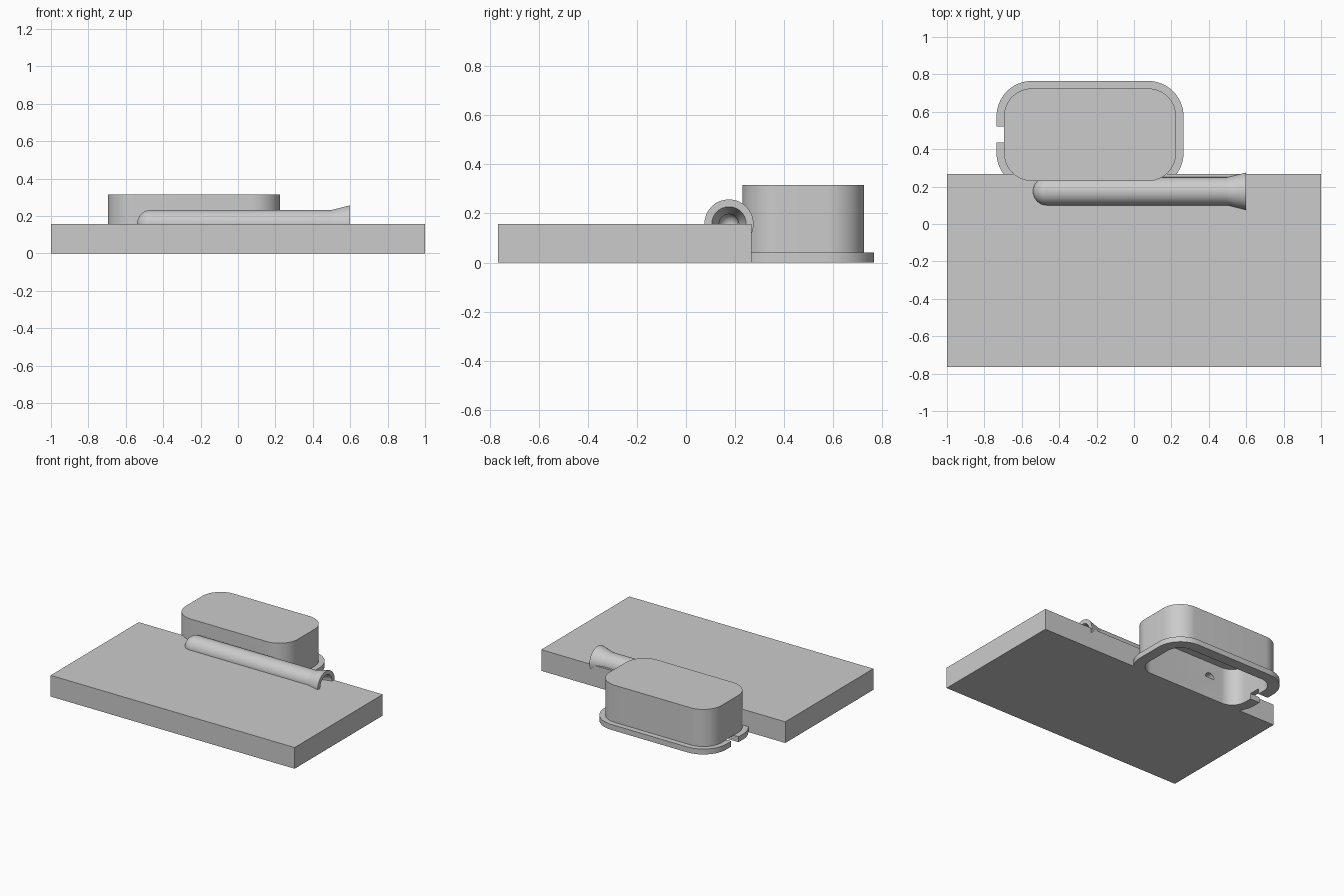
import bpy, bmesh, math
from mathutils import Matrix, Vector

if "Cube" in bpy.data.objects:
    bpy.data.objects.remove(bpy.data.objects["Cube"])

grey = bpy.data.materials.new("plain grey")
grey.diffuse_color = (0.6, 0.6, 0.6, 1)
grey.use_nodes = True
grey.node_tree.nodes["Principled BSDF"].inputs["Base Color"].default_value = grey.diffuse_color


def make_object(name, bm):
    bmesh.ops.recalc_face_normals(bm, faces=bm.faces)
    mesh = bpy.data.meshes.new(name)
    bm.to_mesh(mesh)
    bm.free()
    obj = bpy.data.objects.new(name, mesh)
    bpy.context.collection.objects.link(obj)
    return obj


def block(name, x0, x1, y0, y1, z0, z1):
    bm = bmesh.new()
    bmesh.ops.create_cube(bm, size=1)
    for v in bm.verts:
        v.co = ((x0 + x1) / 2 + v.co.x * (x1 - x0),
                (y0 + y1) / 2 + v.co.y * (y1 - y0),
                (z0 + z1) / 2 + v.co.z * (z1 - z0))
    return make_object(name, bm)


def rounded_block(name, x0, x1, y0, y1, z0, z1, r, steps=16):
    bm = bmesh.new()
    corners = [(x1 - r, y1 - r), (x0 + r, y1 - r), (x0 + r, y0 + r), (x1 - r, y0 + r)]
    ring = []
    for i, (cx, cy) in enumerate(corners):
        for s in range(steps + 1):
            a = math.pi / 2 * (i + s / steps)
            ring.append(bm.verts.new((cx + r * math.cos(a), cy + r * math.sin(a), z0)))
    face = bm.faces.new(ring)
    top = bmesh.ops.extrude_face_region(bm, geom=[face])["geom"]
    bmesh.ops.translate(bm, vec=(0, 0, z1 - z0),
                        verts=[g for g in top if isinstance(g, bmesh.types.BMVert)])
    return make_object(name, bm)


def cylinder_y(name, x, y0, y1, z, r):
    bm = bmesh.new()
    bmesh.ops.create_cone(bm, cap_ends=True, segments=40, radius1=r, radius2=r, depth=y1 - y0,
                          matrix=Matrix.Translation((x, (y0 + y1) / 2, z))
                          @ Matrix.Rotation(math.pi / 2, 4, 'X'))
    return make_object(name, bm)


def revolve_x(name, profile, y, z, segments=64):
    """Spin (x, radius) points about a line parallel to x."""
    bm = bmesh.new()
    verts = [bm.verts.new((px, y + pr, z)) for px, pr in profile]
    edges = [bm.edges.new(p) for p in zip(verts, verts[1:])]
    bmesh.ops.spin(bm, geom=verts + edges, cent=(0, y, z), axis=(1, 0, 0),
                   angle=2 * math.pi, steps=segments, use_merge=False)
    bmesh.ops.remove_doubles(bm, verts=bm.verts, dist=1e-5)
    return make_object(name, bm)


def combine(obj, tools):
    """Apply a list of (tool, operation) booleans to obj."""
    for tool, operation in tools:
        mod = obj.modifiers.new("cut", 'BOOLEAN')
        mod.object, mod.operation, mod.solver = tool, operation, 'EXACT'
        tool.hide_render = True
    graph = bpy.context.evaluated_depsgraph_get()
    mesh = bpy.data.meshes.new_from_object(obj.evaluated_get(graph))
    obj.modifiers.clear()
    obj.data = mesh


# Broad base plate
PLATE_TOP = 0.157
plate = block("base_plate", -1, 1, -0.765, 0.266, 0, PLATE_TOP)

# Hollow rounded housing with a flange, open underneath
housing = rounded_block("housing", -0.695, 0.225, 0.23, 0.725, 0.01, 0.315, 0.15)
flange = rounded_block("flange_tool", -0.735, 0.265, 0.19, 0.765, 0, 0.04, 0.19)
cavity = rounded_block("cavity_cutter", -0.655, 0.185, 0.267, 0.685, -0.1, 0.275, 0.11)
notch = block("notch_cutter", -0.8, -0.6, 0.435, 0.52, -0.05, 0.041)

# Tube with a domed closed end and a flared open mouth
TUBE_Y = 0.175
dome = [(-0.465 - 0.075 * math.cos(a), 0.075 * math.sin(a))
        for a in (math.pi / 2 * i / 12 for i in range(13))]
bore = [(-0.465 - 0.04 * math.sin(a), 0.04 * math.cos(a))
        for a in (math.pi / 2 * i / 8 for i in range(9))]
tube = revolve_x("flared_tube",
                 dome + [(0.5, 0.075), (0.6, 0.1), (0.6, 0.07), (0.5, 0.04)] + bore,
                 TUBE_Y, PLATE_TOP)

# Port joining the tube to the housing
port = cylinder_y("port_cutter", -0.44, TUBE_Y, 0.32, PLATE_TOP, 0.038)

combine(housing, [(flange, 'UNION'), (cavity, 'DIFFERENCE'),
                  (notch, 'DIFFERENCE'), (port, 'DIFFERENCE')])
combine(tube, [(port, 'DIFFERENCE')])
for helper in (flange, cavity, notch, port):
    bpy.data.objects.remove(helper)

# Colour and shading
for obj in (plate, housing, tube):
    obj.data.materials.clear()
    obj.data.materials.append(grey)
    bpy.ops.object.select_all(action='DESELECT')
    obj.select_set(True)
    bpy.context.view_layer.objects.active = obj
    if obj is not plate:
        bpy.ops.object.shade_smooth_by_angle(angle=math.radians(12))
